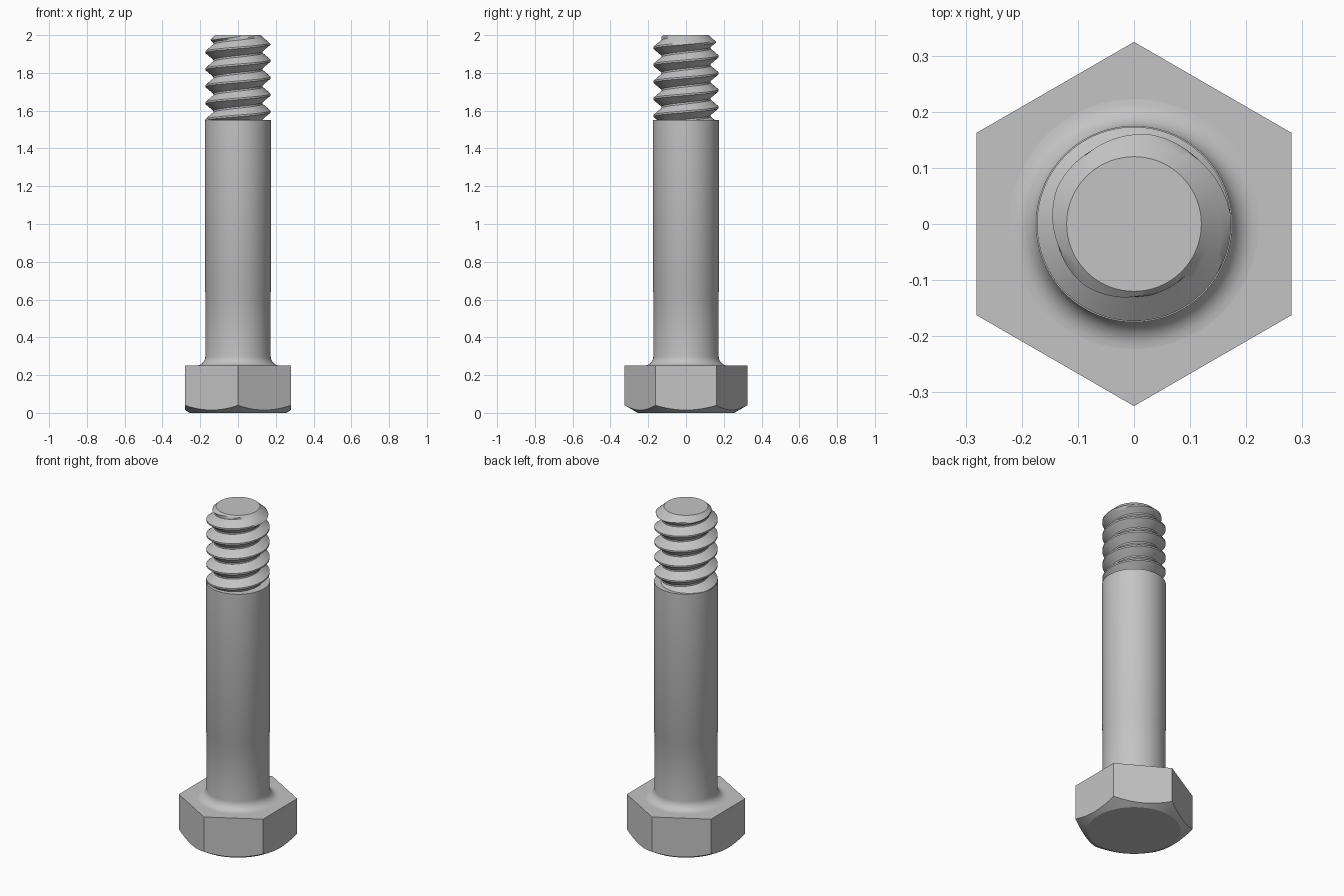
import bpy, bmesh
from math import pi, cos, sin, radians, atan2, tan

if "Cube" in bpy.data.objects:
    bpy.data.objects.remove(bpy.data.objects["Cube"])

SEG = 72
HEAD_TOP, SHANK_TOP, TIP = 0.25, 1.55, 2.0
SHANK_R = 0.175

steel = bpy.data.materials.new("grey steel")
steel.use_nodes = True
GREY = (0.55, 0.55, 0.55, 1)
steel.diffuse_color = GREY
steel.node_tree.nodes["Principled BSDF"].inputs["Base Color"].default_value = GREY


def polar(r, a, z):
    return (r * cos(a), r * sin(a), z)


def finish(bm, name):
    bmesh.ops.recalc_face_normals(bm, faces=bm.faces)
    mesh = bpy.data.meshes.new(name)
    bm.to_mesh(mesh)
    bm.free()
    mesh.materials.append(steel)
    obj = bpy.data.objects.new(name, mesh)
    bpy.context.collection.objects.link(obj)
    bpy.ops.object.select_all(action='DESELECT')
    obj.select_set(True)
    bpy.context.view_layer.objects.active = obj
    bpy.ops.object.shade_smooth_by_angle(angle=radians(30))


def loft(name, rings):
    """Closed solid through rings of points, capped at both ends."""
    bm = bmesh.new()
    loops = [[bm.verts.new(p) for p in ring] for ring in rings]
    for low, high in zip(loops, loops[1:]):
        for i in range(SEG):
            j = (i + 1) % SEG
            bm.faces.new((low[i], low[j], high[j], high[i]))
    bm.faces.new(loops[0])
    bm.faces.new(loops[-1])
    finish(bm, name)


angles = [2 * pi * i / SEG for i in range(SEG)]

# Hexagonal head with a conical chamfer under it
FLAT, FACE_R = 0.281, 0.255


def hex_radius(a):
    return FLAT / cos((a + pi / 6) % (pi / 3) - pi / 6)


loft("hex_head", [
    [polar(FACE_R, a, 0) for a in angles],
    [polar(hex_radius(a), a, (hex_radius(a) - FACE_R) * tan(pi / 6)) for a in angles],
    [polar(hex_radius(a), a, HEAD_TOP) for a in angles],
])

# Shank, flaring into the head through a round fillet
FILLET = 0.05
LOWER_R = SHANK_R - 0.002
profile = []
for i in range(9):
    t = pi / 2 * i / 8
    profile.append((LOWER_R + FILLET * (1 - sin(t)), HEAD_TOP + FILLET * (1 - cos(t))))
profile += [(LOWER_R, 0.64), (SHANK_R, 0.645), (SHANK_R, SHANK_TOP)]
loft("shank", [[polar(r, a, z) for a in angles] for r, z in profile])

# Right-handed screw thread, cut by a cone at the tip
PITCH, CREST, ROOT = 0.09, 0.173, 0.13
CREST_Z, FLOOR, TIP_R = 1.955, SHANK_TOP - 0.01, 0.12
STEPS = 10


def thread_point(col, row):
    turn, step = divmod(row, STEPS)
    offset = step / STEPS - 0.05
    a = 2 * pi * col / SEG
    z = CREST_Z + PITCH * (turn - 6 + col / SEG + offset)
    z = max(FLOOR, min(TIP, z))
    away = min(abs(offset), 1 - abs(offset))
    depth = max(0, min(1, (away - 0.05) / 0.4))
    r = CREST + (ROOT - CREST) * depth
    if z <= FLOOR:
        r = ROOT
    return polar(min(r, TIP_R + 1.1 * (TIP - z)), a, z)


bm = bmesh.new()
cols = [[bm.verts.new(thread_point(c, r)) for r in range(8 * STEPS)]
        for c in range(SEG + 1)]
for left, right in zip(cols, cols[1:]):
    for k in range(len(left) - 1):
        bm.faces.new((left[k], right[k], right[k + 1], left[k + 1]))
bmesh.ops.remove_doubles(bm, verts=bm.verts, dist=0.0001)
for level in (FLOOR, TIP):
    rim = [v for v in bm.verts if abs(v.co.z - level) < 1e-5]
    bm.faces.new(sorted(rim, key=lambda v: atan2(v.co.y, v.co.x)))
finish(bm, "screw_thread")
